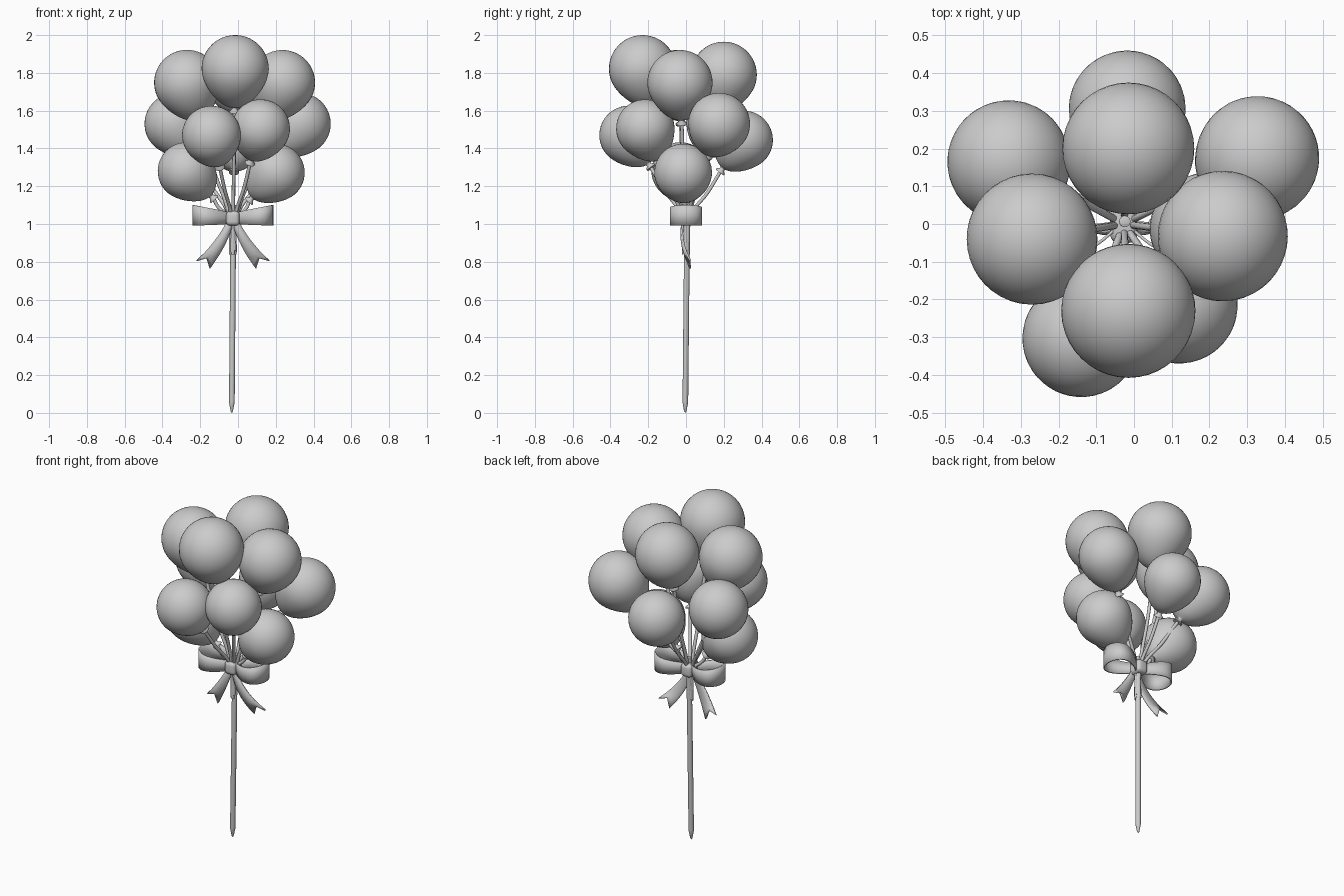
import bpy, bmesh, math
from mathutils import Vector

if "Cube" in bpy.data.objects:
    bpy.data.objects.remove(bpy.data.objects["Cube"], do_unlink=True)

grey = bpy.data.materials.new("plain grey")
grey.use_nodes = True
grey.diffuse_color = (0.6, 0.6, 0.6, 1)
grey.node_tree.nodes["Principled BSDF"].inputs["Base Color"].default_value = (0.6, 0.6, 0.6, 1)

CX = -0.027                      # x of the stick and bow
TIE = Vector((CX, 0, 1.03))      # where every string is tied


def add_object(name, bm, angle=50):
    bmesh.ops.recalc_face_normals(bm, faces=bm.faces)
    me = bpy.data.meshes.new(name)
    bm.to_mesh(me)
    bm.free()
    me.materials.append(grey)
    ob = bpy.data.objects.new(name, me)
    bpy.context.collection.objects.link(ob)
    bpy.ops.object.select_all(action="DESELECT")
    ob.select_set(True)
    bpy.context.view_layer.objects.active = ob
    bpy.ops.object.shade_smooth_by_angle(angle=math.radians(angle))
    return ob


def lathe(name, profile, steps, angle=50):
    bm = bmesh.new()
    verts = [bm.verts.new((r, 0, z)) for r, z in profile]
    edges = [bm.edges.new(pair) for pair in zip(verts, verts[1:])]
    bmesh.ops.spin(bm, geom=verts + edges, axis=(0, 0, 1), cent=(0, 0, 0),
                   angle=math.tau, steps=steps)
    bmesh.ops.remove_doubles(bm, verts=bm.verts, dist=0.0001)
    return add_object(name, bm, angle)


def tube(name, points, radius):
    cu = bpy.data.curves.new(name, "CURVE")
    cu.dimensions = "3D"
    cu.bevel_depth = radius
    cu.bevel_resolution = 3
    cu.use_fill_caps = True
    sp = cu.splines.new("BEZIER")
    sp.bezier_points.add(len(points) - 1)
    for bp, co in zip(sp.bezier_points, points):
        bp.co = co
        bp.handle_left_type = bp.handle_right_type = "AUTO"
    ob = bpy.data.objects.new(name, cu)
    bpy.context.collection.objects.link(ob)
    cu.materials.append(grey)
    bpy.ops.object.select_all(action="DESELECT")
    ob.select_set(True)
    bpy.context.view_layer.objects.active = ob
    bpy.ops.object.convert(target="MESH")


def ribbon(name, rows, thickness):
    bm = bmesh.new()
    grid = [[bm.verts.new(co) for co in row] for row in rows]
    for a, b in zip(grid, grid[1:]):
        for i in range(len(a) - 1):
            bm.faces.new((a[i], a[i + 1], b[i + 1], b[i]))
    ob = add_object(name, bm)
    solid = ob.modifiers.new("thickness", "SOLIDIFY")
    solid.thickness = thickness
    solid.offset = 0


# Balloons: centre and radius of each
balloons = {
    "top_front": (-0.015, -0.23, 1.822, 0.178),
    "top_back": (-0.015, 0.2, 1.79, 0.175),
    "upper_right": (-0.27, -0.04, 1.748, 0.174),
    "upper_left": (0.235, -0.032, 1.748, 0.173),
    "middle_right": (-0.332, 0.165, 1.53, 0.163),
    "middle_left": (0.327, 0.175, 1.53, 0.164),
    "middle_back": (-0.018, 0.305, 1.445, 0.155),
    "front_right": (-0.14, -0.303, 1.47, 0.156),
    "front_left": (0.12, -0.215, 1.505, 0.155),
    "lower_right": (-0.272, -0.03, 1.28, 0.153),
    "lower_left": (0.2, -0.015, 1.272, 0.153),
}

for n, (name, (x, y, z, r)) in enumerate(balloons.items()):
    centre = Vector((x, y, z))
    axis = (centre - TIE).normalized()

    # round crown, tapering belly, then neck and flared lip
    profile = []
    for i in range(25):
        a = math.pi / 2 - math.pi * i / 24
        s = max(0, -math.sin(a))
        profile.append((r * math.cos(a) * (1 - 0.13 * s * s),
                        r * math.sin(a) * (1 + 0.2 * s)))
    profile[0] = (0, r)
    end = -1.2 * r
    profile[-1] = (0.014, end)
    profile += [(0.013, end - 0.008), (0.027, end - 0.02),
                (0.026, end - 0.028), (0, end - 0.028)]
    ob = lathe("balloon_" + name, profile, 40, 60)
    ob.location = centre
    ob.rotation_mode = "QUATERNION"
    ob.rotation_quaternion = Vector((0, 0, 1)).rotation_difference(axis)

    # string from the balloon lip through the tie, ending beside the stick
    lip = centre + axis * (end - 0.02)
    out = Vector((x - CX, y, 0)).normalized() * 0.018
    reach = (lip - TIE).length
    middle = TIE + out * 1.5 + (lip - TIE) * 0.5 + Vector((0, 0, 0.06 * reach))
    tube("string_" + name,
         [Vector((CX, 0, 0.84 + 0.01 * (n % 3))) + out * 0.6,
          TIE + out, middle, lip], 0.0095)

# Stick with a pointed foot
stick = lathe("stick", [(0, 0), (0.006, 0.008), (0.014, 0.05), (0.015, 0.06),
                        (0.015, 1.1), (0, 1.105)], 16, 40)
stick.location = (CX - 0.006, -0.004, 0)
stick.rotation_euler = (-0.01, 0.008, 0)

# Bow knot
bm = bmesh.new()
bmesh.ops.create_cube(bm, size=1)
bmesh.ops.scale(bm, vec=(0.072, 0.1, 0.078), verts=bm.verts)
bmesh.ops.bevel(bm, geom=bm.edges[:], offset=0.022, segments=4,
                profile=0.5, affect="EDGES")
add_object("bow_knot", bm, 60).location = TIE

for side, label in ((-1, "right"), (1, "left")):
    # Bow loop: upright band that widens away from the knot
    rows = []
    for i in range(33):
        t = -math.pi + math.tau * i / 32
        k = (1 + math.cos(t)) / 2
        x = CX + side * (0.01 + 0.2 * k)
        y = 0.105 * math.sin(t) * math.sqrt(k)
        mid = TIE.z + 0.016 * k
        half = 0.026 + 0.028 * k ** 0.7
        rows.append([(x, y, mid - half), (x, y, mid), (x, y, mid + half)])
    ribbon("bow_loop_" + label, rows, 0.008)

    # Bow tail: flaring, curling strip with a notched end
    rows = []
    for i in range(13):
        t = i / 12
        x = CX + side * (0.012 + 0.085 * t + 0.06 * t * t)
        z = 1.015 - 0.23 * t
        y = -0.012 - 0.05 * t + 0.085 * t * t
        half = 0.016 + 0.025 * t
        dx, dz = 0.87 * half * side, 0.5 * half
        notch = 0.035 * max(0, t - 0.75) / 0.25
        rows.append([(x - dx, y, z - dz),
                     (x - side * notch * 0.5, y - 0.006, z + notch),
                     (x + dx, y, z + dz)])
    ribbon("bow_tail_" + label, rows, 0.009)
